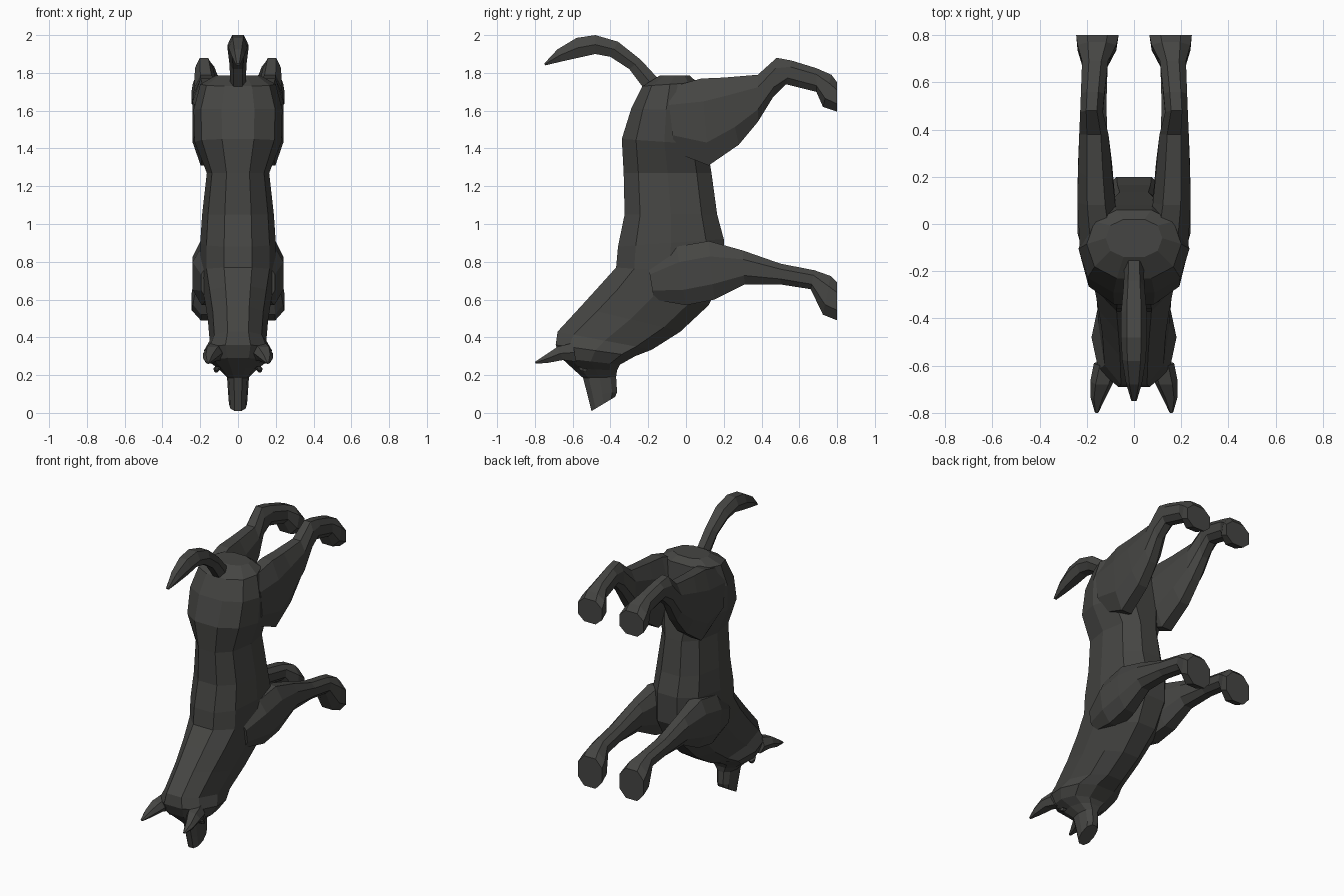
import bpy, bmesh
from math import sin, cos, pi
from mathutils import Vector

coat = bpy.data.materials.new("dark_coat")
coat.diffuse_color = (0.06, 0.06, 0.056, 1)


def spow(v, p):
    return (1 if v >= 0 else -1) * abs(v) ** p


def loft(name, sections, sides=10, power=0.85, cx=None):
    """Skin rings; each section is (y0, z0, y1, z1, half_width[, x])."""
    bm = bmesh.new()
    rings = []
    for s in sections:
        y0, z0, y1, z1, w = s[:5]
        x = s[5] if len(s) > 5 else 0
        mid = Vector((x, (y0 + y1) / 2, (z0 + z1) / 2))
        half = Vector((0, y0 - y1, z0 - z1)) / 2
        angles = [2 * pi * (i + 0.5) / sides for i in range(sides)]
        cmax = max(abs(cos(a)) ** power for a in angles)
        smax = max(abs(sin(a)) ** power for a in angles)
        rings.append([bm.verts.new(mid + half * (spow(cos(a), power) / cmax)
                      + Vector((w * spow(sin(a), power) / smax, 0, 0))) for a in angles])
    for a, b in zip(rings, rings[1:]):
        for i in range(sides):
            j = (i + 1) % sides
            bm.faces.new((a[i], a[j], b[j], b[i]))
    bm.faces.new(rings[0])
    bm.faces.new(rings[-1])
    bmesh.ops.recalc_face_normals(bm, faces=bm.faces)
    mesh = bpy.data.meshes.new(name)
    bm.to_mesh(mesh)
    bm.free()
    mesh.materials.append(coat)
    ob = bpy.data.objects.new(name, mesh)
    bpy.context.collection.objects.link(ob)
    return ob


def mirror(ob):
    m = ob.modifiers.new("mirror", 'MIRROR')
    m.use_mirror_merge = False
    return ob


# Torso, neck, head and muzzle: back point, belly point, half width
loft("body", [
    (-0.14, 1.785, 0.02, 1.785, 0.12),
    (-0.23, 1.73, 0.06, 1.75, 0.20),
    (-0.29, 1.61, 0.08, 1.60, 0.235),
    (-0.34, 1.45, 0.11, 1.42, 0.23),
    (-0.33, 1.27, 0.135, 1.27, 0.165),
    (-0.325, 1.05, 0.165, 1.05, 0.19),
    (-0.36, 0.88, 0.20, 0.92, 0.20),
    (-0.37, 0.77, 0.20, 0.73, 0.20),
    (-0.46, 0.67, 0.12, 0.57, 0.18),
    (-0.56, 0.56, -0.03, 0.43, 0.16),
    (-0.68, 0.43, -0.18, 0.335, 0.15),
    (-0.69, 0.36, -0.27, 0.30, 0.18),
    (-0.66, 0.29, -0.35, 0.255, 0.155),
    (-0.60, 0.235, -0.365, 0.225, 0.10),
    (-0.545, 0.185, -0.37, 0.19, 0.058),
    (-0.52, 0.09, -0.365, 0.11, 0.052),
    (-0.50, 0.01, -0.375, 0.085, 0.048),
])

# Tail
loft("tail", [
    (-0.12, 1.74, -0.21, 1.70, 0.04),
    (-0.24, 1.87, -0.30, 1.82, 0.045),
    (-0.36, 1.965, -0.40, 1.885, 0.055),
    (-0.48, 2.00, -0.48, 1.90, 0.055),
    (-0.58, 1.985, -0.57, 1.88, 0.05),
    (-0.68, 1.925, -0.66, 1.86, 0.035),
    (-0.75, 1.85, -0.745, 1.84, 0.012),
], sides=6)

# Hind legs
mirror(loft("hind_legs", [
    (-0.10, 1.72, -0.06, 1.38, 0.09, 0.14),
    (0.08, 1.77, 0.12, 1.31, 0.08, 0.16),
    (0.20, 1.775, 0.28, 1.42, 0.072, 0.165),
    (0.38, 1.79, 0.38, 1.54, 0.062, 0.17),
    (0.48, 1.88, 0.46, 1.67, 0.048, 0.18),
    (0.56, 1.865, 0.53, 1.74, 0.05, 0.175),
    (0.69, 1.825, 0.69, 1.70, 0.055, 0.165),
    (0.77, 1.79, 0.725, 1.62, 0.082, 0.157),
    (0.80, 1.75, 0.80, 1.595, 0.09, 0.155),
], sides=8))

# Front legs
mirror(loft("front_legs", [
    (-0.20, 0.78, -0.17, 0.60, 0.055, 0.14),
    (-0.05, 0.88, 0.0, 0.57, 0.09, 0.15),
    (0.12, 0.91, 0.15, 0.60, 0.08, 0.16),
    (0.30, 0.86, 0.31, 0.68, 0.06, 0.17),
    (0.50, 0.79, 0.50, 0.68, 0.053, 0.17),
    (0.68, 0.755, 0.66, 0.655, 0.053, 0.165),
    (0.765, 0.725, 0.725, 0.52, 0.082, 0.157),
    (0.80, 0.69, 0.80, 0.49, 0.09, 0.155),
], sides=8))

# Ears
mirror(loft("ears", [
    (-0.60, 0.37, -0.58, 0.27, 0.055, 0.115),
    (-0.68, 0.35, -0.65, 0.28, 0.05, 0.135),
    (-0.74, 0.31, -0.73, 0.265, 0.032, 0.152),
    (-0.80, 0.27, -0.795, 0.26, 0.008, 0.158),
], sides=6))

# Eyes
mirror(loft("eyes", [
    (-0.57, 0.245, -0.52, 0.23, 0.02, 0.11),
    (-0.56, 0.225, -0.53, 0.215, 0.012, 0.115),
], sides=6))
